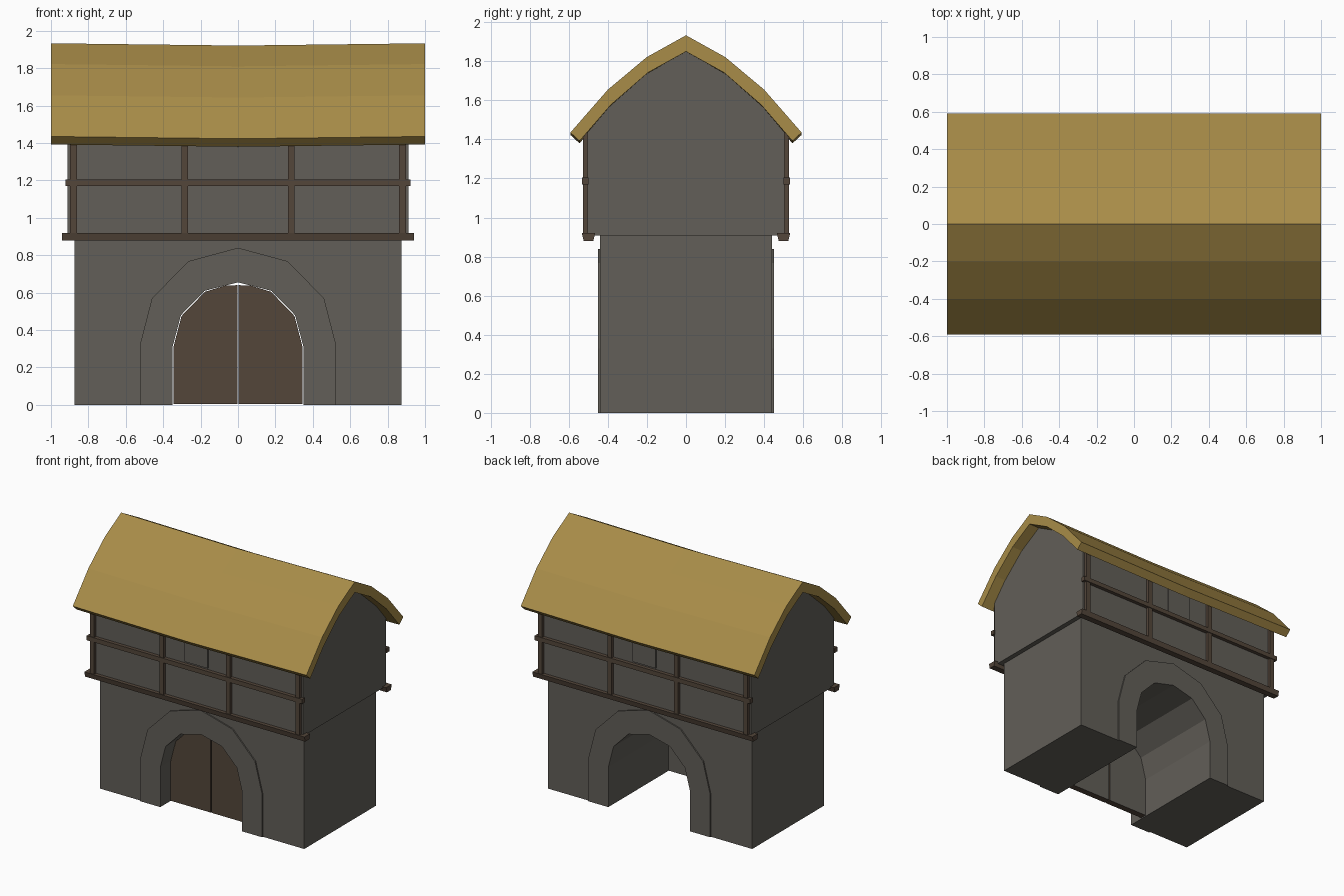
import bpy, bmesh

if "Cube" in bpy.data.objects:
    bpy.data.objects.remove(bpy.data.objects["Cube"])


def material(name, rgb):
    m = bpy.data.materials.new(name)
    m.diffuse_color = (*rgb, 1)
    m.use_nodes = True
    m.node_tree.nodes["Principled BSDF"].inputs["Base Color"].default_value = m.diffuse_color
    return m


STONE = material("grey stone", (0.122, 0.114, 0.098))
TIMBER = material("dark timber", (0.087, 0.061, 0.042))
THATCH = material("straw thatch", (0.392, 0.262, 0.065))


def loft(name, rings, mats):
    """Closed solid through a list of matching cross-section rings."""
    bm = bmesh.new()
    loops = [[bm.verts.new(p) for p in ring] for ring in rings]
    n = len(loops[0])
    for a, b in zip(loops, loops[1:]):
        for i in range(n):
            j = (i + 1) % n
            bm.faces.new((a[i], a[j], b[j], b[i]))
    bm.faces.new(loops[0])
    bm.faces.new(loops[-1])
    bmesh.ops.recalc_face_normals(bm, faces=bm.faces)
    me = bpy.data.meshes.new(name)
    bm.to_mesh(me)
    bm.free()
    for m in mats:
        me.materials.append(m)
    ob = bpy.data.objects.new(name, me)
    bpy.context.collection.objects.link(ob)
    return ob


def prism_y(name, pts, y0, y1, *mats):
    return loft(name, [[(x, y, z) for x, z in pts] for y in (y0, y1)], mats)


def box(name, x0, x1, y0, y1, z0, z1, mat):
    return prism_y(name, [(x0, z0), (x1, z0), (x1, z1), (x0, z1)], y0, y1, mat)


def mirrored(half):
    """Left-to-right outline from a right half that ends on x = 0."""
    return [(-x, z) for x, z in half[:-1]] + half[::-1]


# Arch outlines
inner = mirrored([(0.35, 0), (0.35, 0.31), (0.305, 0.48), (0.178, 0.61), (0, 0.655)])
outer = mirrored([(0.522, 0), (0.522, 0.33), (0.46, 0.57), (0.265, 0.768), (0, 0.84)])

# Lower storey with passage cut through
prism_y("lower_wall", [(-0.875, 0)] + inner + [(0.875, 0), (0.875, 0.91), (-0.875, 0.91)],
        -0.44, 0.44, STONE)

# Upper storey with curved gable ends
gable = [(0.505, 0.908), (0.505, 1.435), (0.39, 1.57), (0.2, 1.737), (0, 1.85)]
gable = mirrored(gable)
loft("upper_wall", [[(x, y, z) for y, z in gable] for x in (-0.912, 0.912)], [STONE])

# Thatched roof, sagging slightly in the middle
top = mirrored([(0.592, 1.435), (0.4, 1.655), (0.2, 1.822), (0, 1.933)])
under = mirrored([(0.545, 1.392), (0.385, 1.577), (0.195, 1.742), (0, 1.85)])
section = top + under[::-1]
loft("thatched_roof", [[(x, y, z - sag) for y, z in section]
                       for x, sag in ((-1, 0), (0, 0.012), (1, 0))], [THATCH])

# Parts repeated on the front and back
for side, s in (("front", -1), ("back", 1)):
    prism_y(side + "_arch_trim", outer + inner[::-1], s * 0.43, s * 0.45, STONE)
    # Sill beam, narrower underneath
    sill = [(0.465, 0.92), (0.533, 0.92), (0.524, 0.88), (0.475, 0.88)]
    loft(side + "_sill_beam", [[(x, s * y, z) for y, z in sill] for x in (-0.942, 0.942)], [TIMBER])
    box(side + "_middle_rail", -0.922, 0.922, s * 0.5, s * 0.533, 1.17, 1.205, TIMBER)
    for i, x in enumerate((-0.88, -0.285, 0.285, 0.88)):
        box(f"{side}_post_{i + 1}", x - 0.018, x + 0.018, s * 0.5, s * 0.528, 0.92, 1.44, TIMBER)
    box(side + "_window_shutter", -0.1, 0.1, s * 0.503, s * 0.513, 1.217, 1.425, STONE)

# Two door leaves, timber in front and grey behind
leaf = [(0.004, 0.005), (0.345, 0.005), (0.345, 0.31), (0.302, 0.475),
        (0.176, 0.605), (0.07, 0.637), (0.004, 0.64)]
for side, s in (("left", -1), ("right", 1)):
    door = prism_y(side + "_door", [(s * x, z) for x, z in leaf], -0.33, -0.28, TIMBER, STONE)
    for f in door.data.polygons:
        f.material_index = int(f.normal.y > 0.9)
